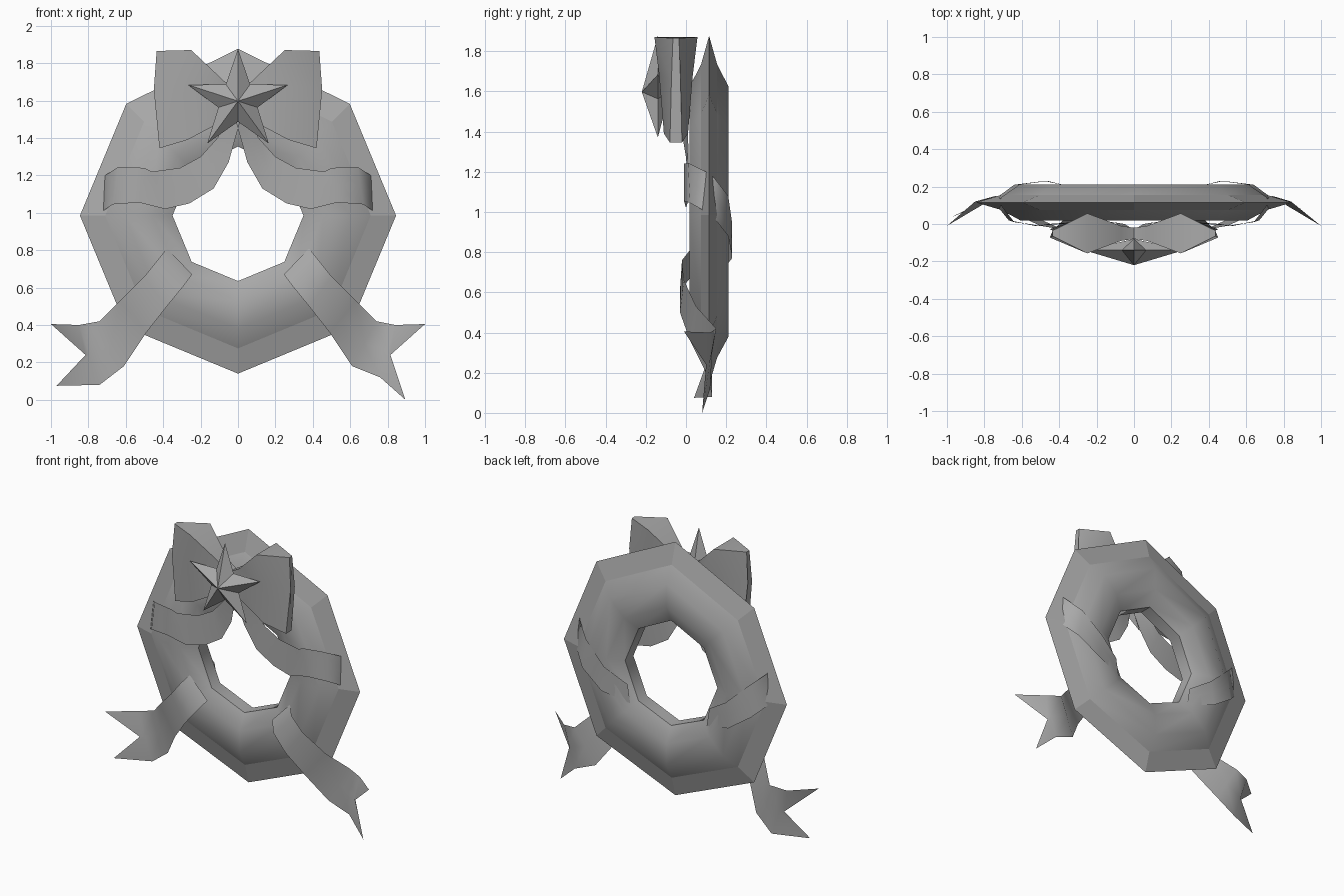
import bpy
import bmesh
import math
from mathutils import Vector

if "Cube" in bpy.data.objects:
    bpy.data.objects.remove(bpy.data.objects["Cube"], do_unlink=True)


def make_material(name, colour):
    material = bpy.data.materials.new(name)
    material.use_nodes = True
    material.diffuse_color = colour
    material.node_tree.nodes["Principled BSDF"].inputs["Base Color"].default_value = colour
    return material


GREY = make_material("plain grey", (0.4, 0.4, 0.4, 1))


def finish(name, bm, angle=None, solid=True):
    """Turn a bmesh into a named object; smooth it when an angle is given."""
    if solid:
        bmesh.ops.recalc_face_normals(bm, faces=bm.faces)
    mesh = bpy.data.meshes.new(name)
    bm.to_mesh(mesh)
    bm.free()
    mesh.materials.append(GREY)
    part = bpy.data.objects.new(name, mesh)
    bpy.context.collection.objects.link(part)
    if angle:
        bpy.ops.object.select_all(action="DESELECT")
        part.select_set(True)
        bpy.context.view_layer.objects.active = part
        bpy.ops.object.shade_smooth_by_angle(angle=math.radians(angle))
    return part


def loft(bm, rows, close_rows=False, close_points=False):
    """Join rows of points into a skin of quads."""
    grid = [[bm.verts.new(point) for point in row] for row in rows]
    row_count, point_count = len(grid), len(grid[0])
    for i in range(row_count if close_rows else row_count - 1):
        for j in range(point_count if close_points else point_count - 1):
            a, b = grid[i], grid[(i + 1) % row_count]
            k = (j + 1) % point_count
            bm.faces.new((a[j], a[k], b[k], b[j]))
    return grid


# Wreath: an eight-sided ring with a thin outer flange
SIDES = 8
CENTRE_Z = 0.985
MID_Y = 0.115
TOP_STRETCH = 1.055


def ring_rows(profile):
    rows = []
    for i in range(SIDES):
        turn = math.tau * i / SIDES
        stretch = TOP_STRETCH if i == 0 else 1
        rows.append([(r * stretch * math.sin(turn), MID_Y + y,
                      CENTRE_Z + r * stretch * math.cos(turn)) for r, y in profile])
    return rows


half = [(0.71, 0.04), (0.605, 0.097), (0.455, 0.097), (0.35, 0.045)]
body_profile = half + [(r, -y) for r, y in reversed(half)]
bm = bmesh.new()
loft(bm, ring_rows(body_profile), close_rows=True)
finish("wreath_body", bm, 50)

bm = bmesh.new()
loft(bm, ring_rows([(0.71, -0.04), (0.845, 0), (0.71, 0.04)]), close_rows=True)
finish("wreath_flange", bm)


# Bow: two puffed loops, each lofted through stations
# Station: x at top, middle, bottom; z top, bottom; half depth top, bottom
BOW_Y = -0.05
stations = [
    ((0.0, 0.0, 0.0), 1.66, 1.53, 0.03, 0.03),
    ((0.07, 0.07, 0.10), 1.70, 1.48, 0.04, 0.04),
    ((0.25, 0.27, 0.27), 1.87, 1.39, 0.107, 0.06),
    ((0.435, 0.45, 0.42), 1.865, 1.345, 0.015, 0.03),
]


def bow_section(side, station):
    xs, top, bottom, deep_top, deep_bottom = station
    middle_z = bottom + 0.6 * (top - bottom)
    middle_deep = (deep_top + deep_bottom) / 2
    levels = [(xs[0], deep_top, top), (xs[1], middle_deep, middle_z),
              (xs[2], deep_bottom, bottom)]
    front = [(side * x, BOW_Y - deep, z) for x, deep, z in levels]
    back = [(side * x, BOW_Y + deep, z) for x, deep, z in reversed(levels)]
    return front + back


for side, label in ((1, "left"), (-1, "right")):
    bm = bmesh.new()
    grid = loft(bm, [bow_section(side, s) for s in stations], close_points=True)
    bm.faces.new(grid[0])
    bm.faces.new(grid[-1])
    finish("bow_loop_" + label, bm, 60)

# Star: five faceted points with a raised centre
STAR_Z = 1.597
STAR_Y = -0.14
bm = bmesh.new()
rim = []
for i in range(10):
    radius = 0.11 if i % 2 else 0.28
    turn = math.tau * i / 10
    rim.append(bm.verts.new((radius * math.sin(turn), STAR_Y,
                             STAR_Z + radius * math.cos(turn))))
for apex_y in (-0.22, -0.08):
    apex = bm.verts.new((0, apex_y, STAR_Z))
    for i in range(10):
        bm.faces.new((apex, rim[i], rim[(i + 1) % 10]))
finish("star", bm)


# Ribbons: strips three points wide, given by upper and lower edges
def ribbon(name, side, edges, notch=None):
    rows = []
    for upper, lower in edges:
        upper, lower = Vector(upper), Vector(lower)
        rows.append([upper, (upper + lower) / 2, lower])
    if notch:
        rows[-1][1] = Vector(notch)
    bm = bmesh.new()
    loft(bm, [[(side * p.x, p.y, p.z) for p in row] for row in rows])
    finish(name, bm, 60, solid=False)


# Band from the knot over the front, round the rim and across the back
band = [
    ((0.02, -0.04, 1.56), (0.0, -0.03, 1.45)),
    ((0.11, 0.01, 1.40), (0.05, 0.0, 1.27)),
    ((0.20, 0.012, 1.30), (0.13, 0.01, 1.13)),
    ((0.31, 0.01, 1.24), (0.26, 0.01, 1.05)),
    ((0.46, 0.0, 1.22), (0.39, 0.0, 1.02)),
    ((0.50, -0.01, 1.24), (0.53, -0.01, 1.055)),
    ((0.64, 0.01, 1.245), (0.67, 0.02, 1.045)),
    ((0.71, 0.10, 1.20), (0.735, 0.10, 1.0)),
    ((0.71, 0.14, 1.17), (0.735, 0.14, 0.97)),
    ((0.61, 0.21, 1.08), (0.64, 0.21, 0.88)),
    ((0.46, 0.23, 0.94), (0.48, 0.23, 0.77)),
    ((0.31, 0.19, 0.845), (0.29, 0.19, 0.72)),
]

# Tail crossing the lower front, ending in a forked tip
tail = [
    ((0.38, 0.02, 0.81), (0.245, 0.02, 0.67)),
    ((0.42, -0.02, 0.76), (0.29, -0.03, 0.61)),
    ((0.50, -0.01, 0.66), (0.38, -0.03, 0.50)),
    ((0.63, 0.05, 0.53), (0.49, 0.02, 0.36)),
    ((0.74, 0.15, 0.42), (0.61, 0.11, 0.18)),
]
tips = {
    "left": [((0.84, 0.12, 0.40), (0.76, 0.12, 0.12)),
             ((1.0, -0.01, 0.405), (0.895, 0.08, 0.0))],
    "right": [((0.85, 0.12, 0.40), (0.74, 0.13, 0.08)),
              ((1.0, -0.01, 0.405), (0.97, 0.04, 0.075))],
}
for side, label in ((1, "left"), (-1, "right")):
    ribbon("ribbon_band_" + label, side, band)
    ribbon("ribbon_tail_" + label, side, tail + tips[label], notch=(0.815, 0.10, 0.24))
